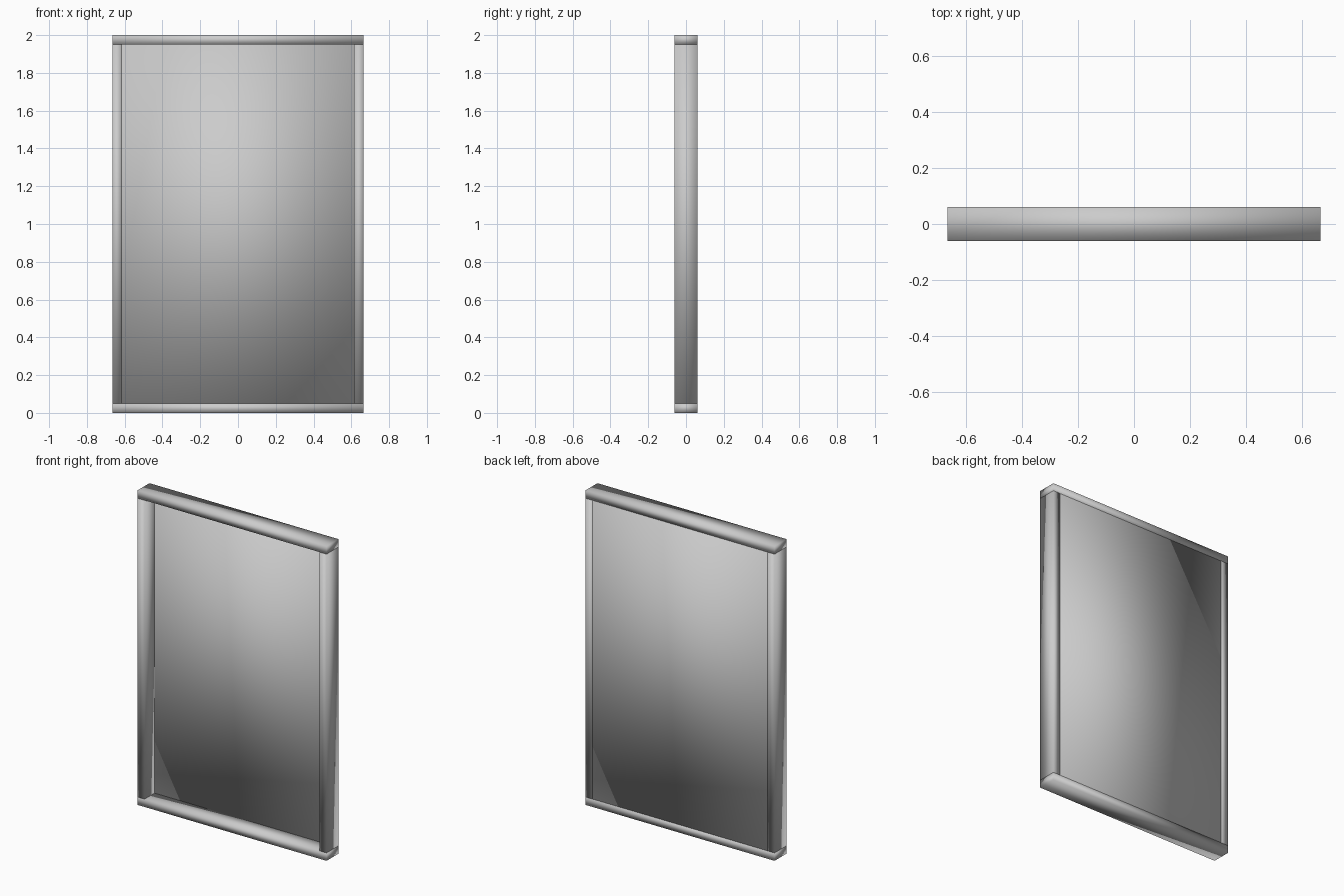
import bpy

if "Cube" in bpy.data.objects:
    bpy.data.objects.remove(bpy.data.objects["Cube"])

W, D, H, T = 0.665, 0.06, 2.0, 0.05   # half width, half depth, height, frame bar


def box(name, lo, hi):
    """Smooth-shaded box between two corners."""
    bpy.ops.mesh.primitive_cube_add(size=1)
    ob = bpy.context.object
    ob.name = name
    for v in ob.data.vertices:
        v.co = [lo[i] if v.co[i] < 0 else hi[i] for i in range(3)]
    ob.data.polygons.foreach_set("use_smooth", [True] * len(ob.data.polygons))
    ob.data.update()
    return ob


# upright side bars
for side, x in (("left", -W), ("right", W - T)):
    box(side + "_stile", (x, -D, T), (x + T, D, H - T))

# full-width top and bottom bars
for end, z in (("bottom", 0), ("top", H - T)):
    box(end + "_rail", (-W, -D, z), (W, D, z + T))

# thin backing panel, flush with the back of the frame
e = 0.0006
box("back_panel", (-W + e, 0.04, e), (W - e, D - e, H - e))
